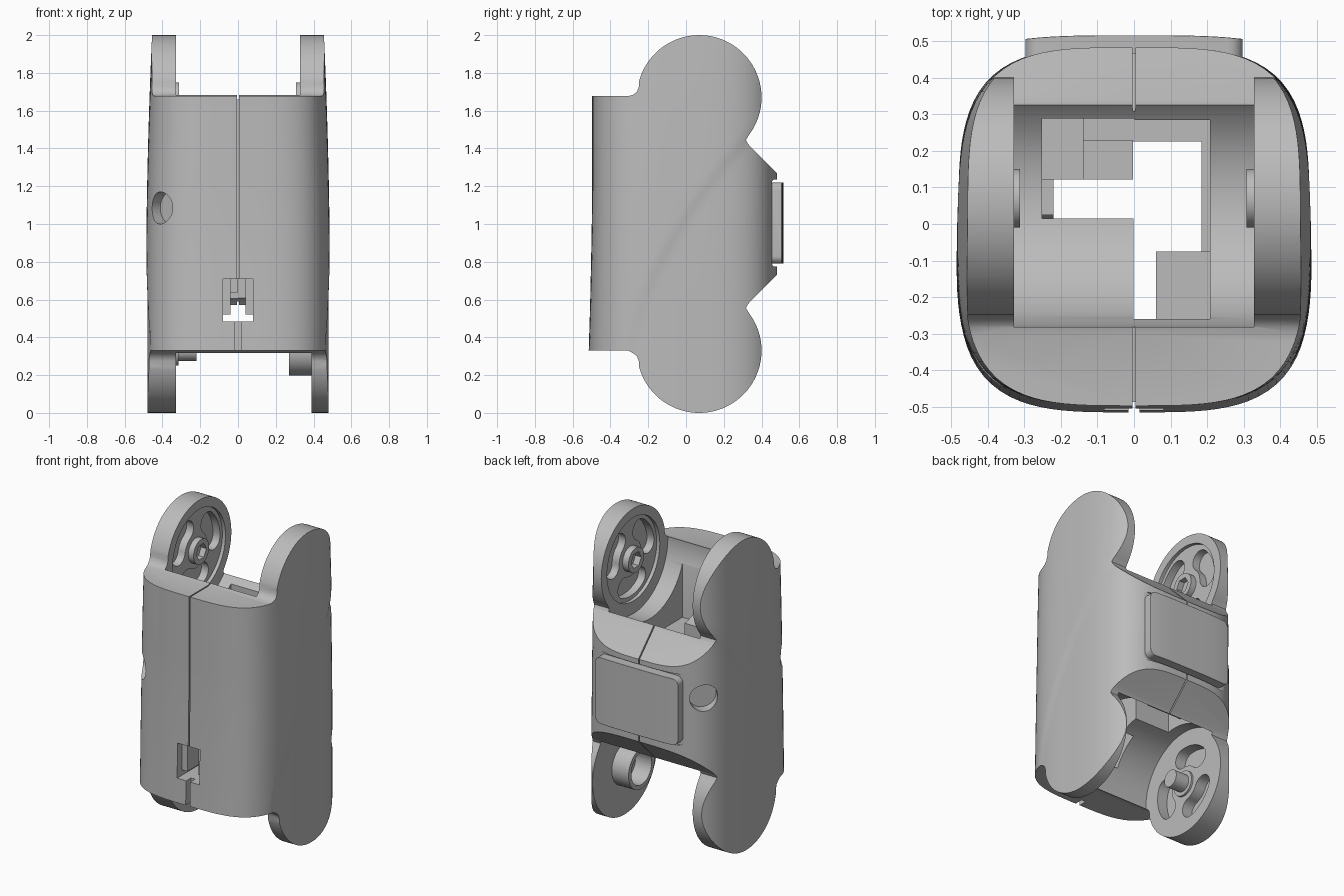
import bpy, bmesh, math
from mathutils import Matrix

if "Cube" in bpy.data.objects:
    bpy.data.objects.remove(bpy.data.objects["Cube"])

grey = bpy.data.materials.new("plain grey")
grey.diffuse_color = (0.5, 0.5, 0.5, 1)
grey.use_nodes = True
grey.node_tree.nodes["Principled BSDF"].inputs["Base Color"].default_value = grey.diffuse_color
YC, R = 0.07, 0.33            # pivot axis of the ears (y) and ear radius
TOP, BOT = 1.67, 0.33         # pivot heights
POWER = 3.6                   # squareness of the cross-section


def finish(name, bm):
    bmesh.ops.recalc_face_normals(bm, faces=bm.faces)
    me = bpy.data.meshes.new(name)
    bm.to_mesh(me)
    bm.free()
    ob = bpy.data.objects.new(name, me)
    bpy.context.collection.objects.link(ob)
    me.materials.append(grey)
    return ob


def prism(name, pts, a, b, axis='X'):
    """Extrude an outline: (y, z) points along x, or (x, z) points along y."""
    bm = bmesh.new()
    put = (lambda p, t: (t, p[0], p[1])) if axis == 'X' else (lambda p, t: (p[0], t, p[1]))
    lo = [bm.verts.new(put(p, a)) for p in pts]
    hi = [bm.verts.new(put(p, b)) for p in pts]
    n = len(pts)
    bm.faces.new(lo)
    bm.faces.new(hi)
    for i in range(n):
        bm.faces.new((lo[i], lo[(i + 1) % n], hi[(i + 1) % n], hi[i]))
    return finish(name, bm)


def box(name, x0, x1, y0, y1, z0, z1):
    return prism(name, [(y0, z0), (y1, z0), (y1, z1), (y0, z1)], x0, x1)


def arc(cy, cz, r, a0, a1, n):
    return [(cy + r * math.cos(math.radians(a0 + (a1 - a0) * i / n)),
             cz + r * math.sin(math.radians(a0 + (a1 - a0) * i / n))) for i in range(n + 1)]


def cyl(name, x0, x1, cy, cz, r, n=48):
    return prism(name, arc(cy, cz, r, 0, 360, n)[:-1], x0, x1)


def boolean(ob, cutter, op='DIFFERENCE'):
    m = ob.modifiers.new("cut", 'BOOLEAN')
    m.operation, m.object, m.solver = op, cutter, 'EXACT'
    bpy.context.view_layer.objects.active = ob
    bpy.ops.object.modifier_apply(modifier=m.name)
    bpy.data.objects.remove(cutter, do_unlink=True)


def rounded(w, z0, z1, r):
    pts = []
    for cx, cz, a in ((w - r, z1 - r, 0), (-w + r, z1 - r, 90), (-w + r, z0 + r, 180), (w - r, z0 + r, 270)):
        pts += arc(cx, cz, r, a, a + 90, 6)
    return pts


def kidney(cz, a0, a1, r0=0.115, r1=0.245):
    """Curved slot outline with rounded ends around the pivot."""
    pts = arc(YC, cz, r1, a0, a1, 14)
    mid, half = (r0 + r1) / 2, (r1 - r0) / 2
    for a, turn, inner in ((a1, a1, True), (a0, a0 + 180, False)):
        cy, c2 = YC + mid * math.cos(math.radians(a)), cz + mid * math.sin(math.radians(a))
        pts += arc(cy, c2, half, turn, turn + 180, 10)[1:-1]
        if inner:
            pts += arc(YC, cz, r0, a1, a0, 10)
    return pts


def loft(name, half=None, shift=0.0, rows=64, n=120):
    """Rounded-square column with a slight taper and a soft diagonal step on its sides."""
    bm = bmesh.new()
    rings = []
    for j in range(rows + 1):
        z = -0.05 + 2.1 * j / rows
        w = half or 0.487 - 0.032 * max(0, (z - 0.6) / 1.4) ** 2
        front = -0.497 - 0.018 * max(0, (1.2 - z) / 0.87) ** 1.5
        back = 0.483
        line = -0.3 + 0.441 * (z - 0.35) + 0.292 * (z - 0.35) * (z - 1.03)
        ring = []
        for i in range(n):
            a = 2 * math.pi * (i + 0.5) / n
            c, s = math.cos(a), math.sin(a)
            k = (abs(c) ** POWER + abs(s) ** POWER) ** (-1 / POWER)
            x, y = w * k * c, -0.01 + (back + 0.01 if s > 0 else -front - 0.01) * k * s
            if not half:
                t = min(1, max(0, (y - line) / 0.04 + 0.5))
                x *= 1 - 0.014 * t * t * (3 - 2 * t)
            ring.append(bm.verts.new((x, y + shift, z)))
        rings.append(ring)
    for lo, hi in zip(rings, rings[1:]):
        for i in range(n):
            bm.faces.new((lo[i], lo[(i + 1) % n], hi[(i + 1) % n], hi[i]))
    bm.faces.new(rings[0])
    bm.faces.new(rings[-1])
    return finish(name, bm)


# Housing: column trimmed to the side outline with round ears above and below
upper = [(-0.7, 1.677), (-0.305, 1.677), (-0.28, 1.684), (-0.26, 1.70), (-0.25, 1.725)]
upper += arc(YC, TOP, R, 165, -38, 60) + [(0.318, 1.445), (0.326, 1.428), (0.34, 1.41), (0.6, 1.15)]
outline = upper + [(y, 2 - z + (0.006 if y < -0.3 else 0)) for y, z in reversed(upper)]
body = loft("housing")
boolean(body, prism("outline_cutter", outline, -0.7, 0.7), 'INTERSECT')

# Round clearances between the ears
boolean(body, cyl("upper_clearance", -0.328, 0.328, YC, TOP, 0.352, 72))
boolean(body, cyl("lower_clearance", -0.328, 0.39, YC, BOT, 0.352, 72))

# Through openings in the middle
boolean(body, box("left_opening", -0.252, 0.001, 0.015, 0.288, 0.3, 1.75))
boolean(body, box("right_opening", -0.001, 0.208, -0.26, 0.284, 0.35, 1.65))

# Front window, slot and seam between the two halves
boolean(body, box("window_cutter", -0.08, 0.08, -0.7, -0.1, 0.485, 0.71))
boolean(body, box("slot_cutter", -0.015, 0.015, -0.7, -0.46, 0.25, 0.5))
seams = [
    [(-0.7, 0.2), (-0.487, 0.2), (-0.487, 1.8), (-0.7, 1.8)],
    [(-0.6, 1.66), (-0.2, 1.66), (-0.2, 1.8), (-0.6, 1.8)],
    [(0.7, 1.2), (0.46, 1.26), (0.28, 1.44), (0.28, 1.6), (0.7, 1.6)],
    [(0.7, 0.8), (0.46, 0.74), (0.28, 0.56), (0.28, 0.4), (0.7, 0.4)],
    [(0.467, 0.7), (0.7, 0.7), (0.7, 1.3), (0.467, 1.3)]]
for s in seams:
    boolean(body, prism("seam_cutter", s, -0.004, 0.004))

# Round diagonal pockets at the two left corners, and the seat of the back plate
for s in (-1, 1):
    pocket = cyl("pocket_cutter", 0.49, 0.9, 0, 0, 0.085, 40)
    pocket.data.transform(Matrix.Translation((0, 0, 1.085)) @ Matrix.Rotation(math.radians(s * 136), 4, 'Z'))
    boolean(body, pocket)
boolean(body, prism("plate_seat", rounded(0.31, 0.775, 1.235, 0.04), 0.455, 0.7, 'Y'))

# Ear recesses (upper ears) and three kidney pockets on each carrying ear
for side, cz, start in ((-1, TOP, 0), (1, TOP, 0), (-1, BOT, 45)):
    if cz == TOP:
        boolean(body, cyl("recess_cutter", side * 0.31, side * 0.35, YC, cz, 0.27, 64))
    for k in range(3):
        a = start + 120 * k
        boolean(body, prism("kidney_cutter", kidney(cz, a, a + 50), side * 0.31, side * 0.40))


def tube(name, x0, x1, cz, r, bore, floor, sides=32):
    ob = cyl(name, x0, x1, YC, cz, r)
    boolean(ob, cyl("bore_cutter", floor, x1 + math.copysign(0.1, x1 - x0), YC, cz, bore, sides))
    return ob


# Pivot hubs
parts = [body]
parts.append(tube("upper_left_hub", -0.41, -0.312, TOP, 0.08, 0.052, -0.40, 6))
parts.append(tube("upper_right_hub", 0.41, 0.308, TOP, 0.08, 0.052, 0.40, 6))
parts.append(tube("lower_right_sleeve", 0.42, 0.27, BOT, 0.133, 0.105, 0.385, 40))
parts.append(cyl("lower_left_hub", -0.41, -0.315, YC, BOT, 0.08))
parts.append(cyl("lower_left_pin", -0.40, -0.22, YC, BOT, 0.055))

# Inner blocks seen through the openings
parts.append(box("inner_block_back", -0.14, -0.003, 0.122, 0.23, 0.72, 1.15))
parts.append(box("inner_block_left", -0.26, -0.135, 0.122, 0.295, 0.72, 1.05))
parts.append(box("inner_block_right", 0.06, 0.215, -0.265, -0.075, 0.70, 1.2))
parts.append(box("inner_strip_right", 0.185, 0.215, -0.08, 0.24, 0.8, 1.1))
parts.append(box("inner_strip_back", -0.14, 0.215, 0.225, 0.295, 0.8, 1.1))
parts.append(box("inner_tab", -0.26, -0.22, 0.025, 0.123, 0.85, 1.1))
for s in (-1, 1):
    a, b = sorted((s * 0.04, s * 0.085))
    parts.append(box("window_guide", a, b, -0.46, -0.30, 0.52, 0.715))

# Back plate: curved cover with rounded corners
plate = loft("back_plate", half=0.62, shift=0.033)
boolean(plate, prism("plate_outline", rounded(0.297, 0.79, 1.22, 0.04), 0.44, 0.7, 'Y'), 'INTERSECT')
bev = plate.modifiers.new("soft edge", 'BEVEL')
bev.width, bev.segments, bev.limit_method, bev.angle_limit = 0.01, 2, 'ANGLE', math.radians(50)
parts.append(plate)

# Smooth shading with sharp edges kept
for ob in parts:
    bpy.ops.object.select_all(action='DESELECT')
    ob.select_set(True)
    bpy.context.view_layer.objects.active = ob
    bpy.ops.object.shade_smooth_by_angle(angle=math.radians(30))
